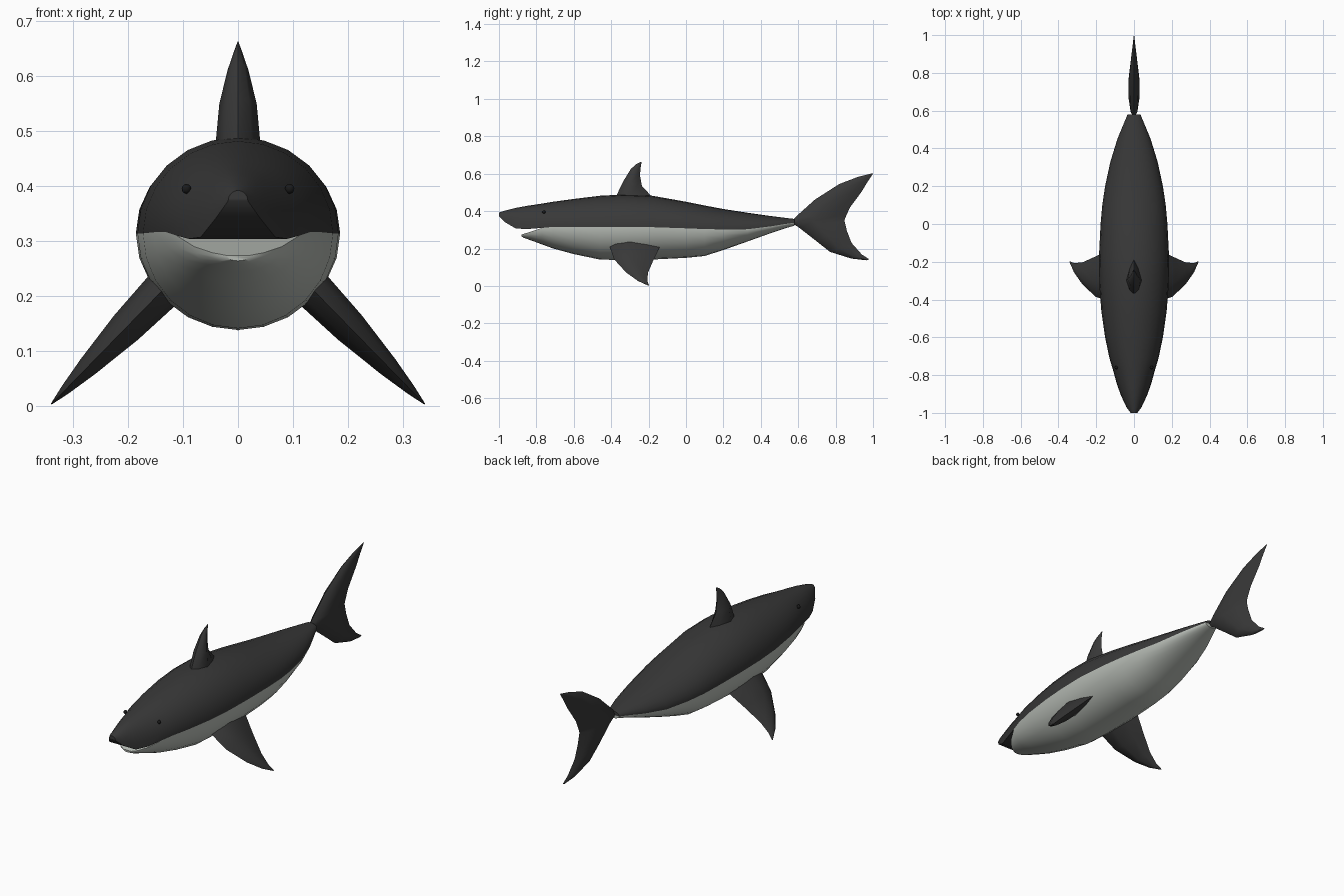
import bpy, bmesh, math
from mathutils import Vector

if "Cube" in bpy.data.objects:
    bpy.data.objects.remove(bpy.data.objects["Cube"])


def material(name, rgb):
    m = bpy.data.materials.new(name)
    m.diffuse_color = (*rgb, 1)
    m.use_nodes = True
    m.node_tree.nodes["Principled BSDF"].inputs["Base Color"].default_value = m.diffuse_color
    return m


DARK = material("charcoal skin", (0.04, 0.04, 0.04))
PALE = material("pale belly", (0.47, 0.50, 0.46))
BLACK = material("black eye", (0.01, 0.01, 0.01))


def finish(name, bm, mats, angle=50):
    bmesh.ops.remove_doubles(bm, verts=bm.verts, dist=0.0005)
    bmesh.ops.recalc_face_normals(bm, faces=bm.faces)
    me = bpy.data.meshes.new(name)
    bm.to_mesh(me)
    bm.free()
    ob = bpy.data.objects.new(name, me)
    bpy.context.collection.objects.link(ob)
    for m in mats:
        me.materials.append(m)
    bpy.ops.object.select_all(action='DESELECT')
    ob.select_set(True)
    bpy.context.view_layer.objects.active = ob
    bpy.ops.object.shade_smooth_by_angle(angle=math.radians(angle))
    return ob


def bridge(bm, rings, closed, mat=0):
    for a, b in zip(rings, rings[1:]):
        n = len(a)
        for i in range(n if closed else n - 1):
            j = (i + 1) % n
            bm.faces.new((a[i], a[j], b[j], b[i])).material_index = mat


# Body: upper and lower half shells meeting at the colour line
# y, half width, top z, colour line z, bottom z
trunk = [(-0.77, .112, .440, .310, .222), (-0.71, .130, .450, .316, .200),
         (-0.60, .153, .465, .316, .170), (-0.46, .173, .482, .314, .141),
         (-0.33, .183, .489, .314, .138), (-0.18, .186, .482, .314, .141),
         (0.0, .177, .450, .308, .150), (0.1, .168, .430, .304, .160),
         (0.2, .153, .411, .302, .192), (0.33, .125, .391, .303, .238),
         (0.45, .088, .374, .318, .281), (0.53, .055, .364, .331, .308),
         (0.58, .034, .358, .338, .322)]
# y, half width, crown z, mouth edge z
snout = [(-1.0, .018, .392, .373), (-0.97, .040, .402, .342),
         (-0.91, .068, .417, .307), (-0.85, .090, .428, .304)]
jaw = [(-0.88, .022, .274, .264), (-0.865, .048, .279, .256), (-0.83, .080, .290, .244)]
SEG = 12
bm = bmesh.new()


def half_ring(y, w, edge, peak):
    return [bm.verts.new((w * math.cos(math.pi * i / SEG), y,
                          edge + (peak - edge) * math.sin(math.pi * i / SEG)))
            for i in range(SEG + 1)]


upper = [half_ring(y, w, e, t) for y, w, t, e in snout] + \
        [half_ring(y, w, s, t) for y, w, t, s, b in trunk]
lower = [half_ring(y, w, e, b) for y, w, e, b in jaw] + \
        [half_ring(y, w, s, b) for y, w, t, s, b in trunk]
for rings, mouth_end, mat in ((upper, len(snout), 0), (lower, len(jaw), 1)):
    bridge(bm, rings, False, mat)
    bm.faces.new(rings[0]).material_index = mat
    bm.faces.new(rings[-1]).material_index = mat
    for a, b in zip(rings[:mouth_end], rings[1:mouth_end + 1]):   # mouth lining
        bm.faces.new((a[0], a[-1], b[-1], b[0])).material_index = mat
finish("body", bm, [DARK, PALE])


# Fins: lens-shaped sections lofted from root to tip
# each section: leading point, trailing point, half thickness
def fin(name, sections, normal):
    bm = bmesh.new()
    normal = Vector(normal).normalized()
    rings = []
    for lead, trail, th in sections:
        lead, trail = Vector(lead), Vector(trail)
        prof = [(0, 0), (.12, .6), (.4, 1), (.75, .55), (1, 0),
                (.75, -.55), (.4, -1), (.12, -.6)]
        rings.append([bm.verts.new(lead.lerp(trail, u) + normal * th * v) for u, v in prof])
    bridge(bm, rings, True)
    bm.faces.new(rings[0])
    bm.faces.new(rings[-1])
    finish(name, bm, [DARK])


fin("dorsal_fin", [((0, -.39, .44), (0, -.17, .44), .042),
                   ((0, -.37, .487), (0, -.19, .485), .040),
                   ((0, -.335, .56), (0, -.236, .535), .034),
                   ((0, -.295, .625), (0, -.246, .59), .019),
                   ((0, -.265, .652), (0, -.243, .63), .008),
                   ((0, -.241, .664), (0, -.238, .660), .001)], (1, 0, 0))

fin("tail_fin", [((0, .965, .137), (0, .98, .142), .002),
                 ((0, .885, .146), (0, .94, .168), .012),
                 ((0, .77, .182), (0, .885, .23), .023),
                 ((0, .69, .245), (0, .86, .295), .030),
                 ((0, .60, .315), (0, .848, .345), .030),
                 ((0, .56, .340), (0, .848, .352), .030),
                 ((0, .585, .368), (0, .855, .372), .030),
                 ((0, .69, .462), (0, .877, .42), .028),
                 ((0, .82, .545), (0, .940, .505), .016),
                 ((0, .92, .583), (0, .97, .555), .008),
                 ((0, .995, .602), (0, 1.0, .600), .001)], (1, 0, 0))

# Pectoral fins: y leading, y trailing, distance along the fin, half thickness
pectoral = [(-.37, -.17, -.25, .030), (-.41, -.135, 0, .037), (-.385, -.172, .35, .031),
            (-.32, -.203, .68, .019), (-.26, -.207, .88, .009), (-.205, -.198, 1, .001)]
for side, label in ((1, "left"), (-1, "right")):
    fin(label + "_pectoral_fin",
        [((side * (.13 + .21 * t), a, .218 - .215 * t),
          (side * (.13 + .21 * t), b, .218 - .215 * t), th) for a, b, t, th in pectoral],
        (side, 0, 1))
    # Eye
    bm = bmesh.new()
    bmesh.ops.create_uvsphere(bm, u_segments=10, v_segments=6, radius=.009)
    bmesh.ops.translate(bm, verts=bm.verts, vec=(side * .094, -.76, .395))
    finish(label + "_eye", bm, [BLACK])
